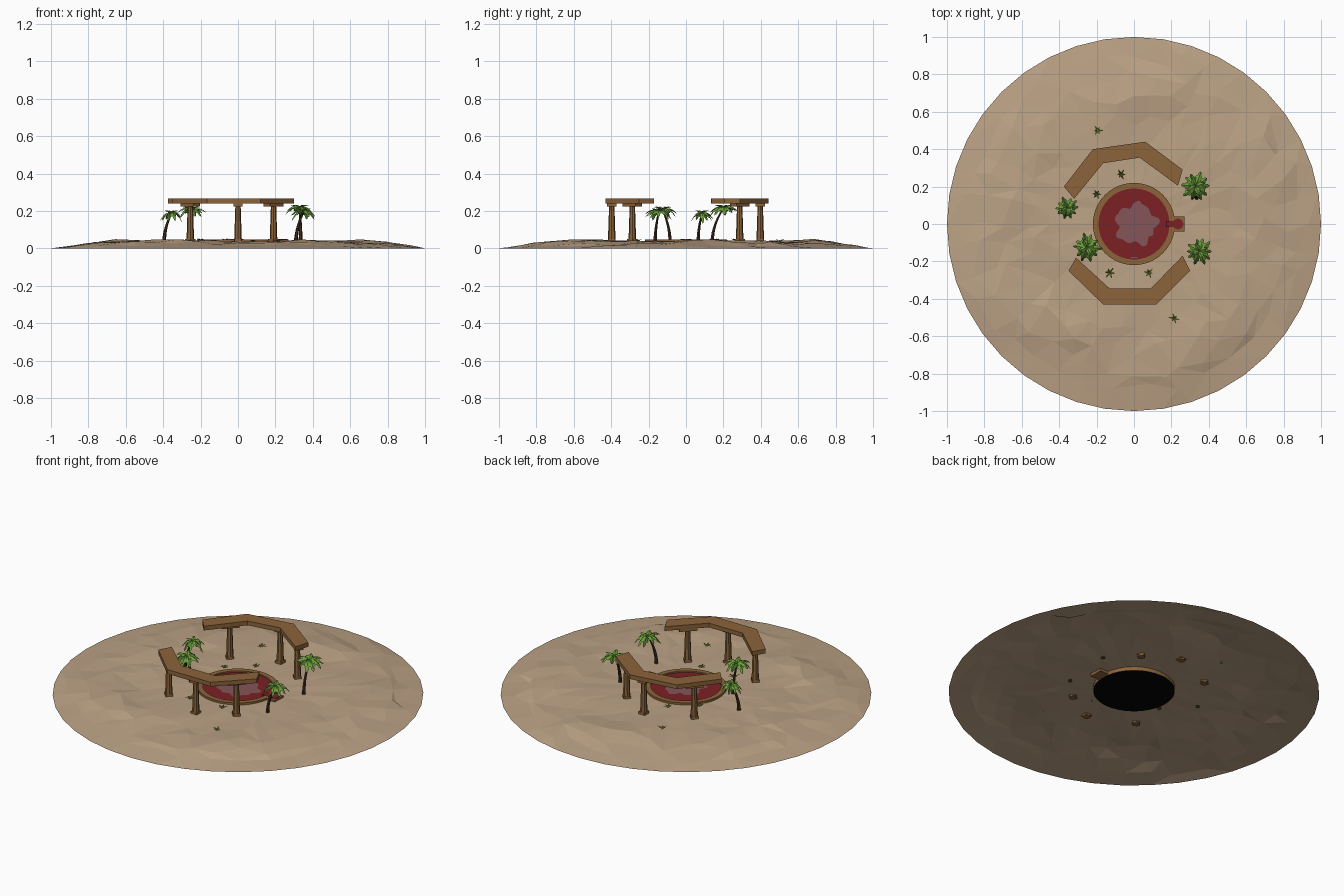
import bpy, bmesh, math, random
from mathutils import Vector, Matrix

random.seed(4)
if "Cube" in bpy.data.objects:
    bpy.data.objects.remove(bpy.data.objects["Cube"])


def material(name, r, g, b):
    m = bpy.data.materials.new(name)
    m.use_nodes = True
    m.diffuse_color = (r, g, b, 1)
    m.node_tree.nodes["Principled BSDF"].inputs["Base Color"].default_value = (r, g, b, 1)
    return m


SAND = material("sand", 0.50, 0.36, 0.235)
WOOD = material("wood", 0.26, 0.125, 0.042)
RED = material("red pool", 0.20, 0.014, 0.017)
PINK = material("pink shallows", 0.235, 0.09, 0.10)
TRUNK = material("bark", 0.045, 0.025, 0.013)
LEAF = material("leaf green", 0.15, 0.34, 0.045)
DARK = material("dark leaf green", 0.06, 0.15, 0.022)
DRY = material("dry leaf", 0.30, 0.12, 0.035)
BLACK = material("black", 0.001, 0.001, 0.001)


def finish(name, bm, *mats):
    mesh = bpy.data.meshes.new(name)
    bm.to_mesh(mesh)
    bm.free()
    ob = bpy.data.objects.new(name, mesh)
    for m in mats:
        mesh.materials.append(m)
    bpy.context.collection.objects.link(ob)
    return ob


def prism(name, outline, z0, z1, mat):
    """Extrude a flat outline upwards; equal heights give a thin sheet."""
    bm = bmesh.new()
    face = bm.faces.new([bm.verts.new((x, y, z0)) for x, y in outline])
    if z1 > z0:
        top = bmesh.ops.extrude_face_region(bm, geom=[face])["geom"]
        bmesh.ops.translate(bm, vec=(0, 0, z1 - z0),
                            verts=[v for v in top if isinstance(v, bmesh.types.BMVert)])
        bmesh.ops.recalc_face_normals(bm, faces=bm.faces)
    return finish(name, bm, mat)


def circle(radius, n, cx=0, cy=0):
    return [(cx + radius * math.cos(i * math.tau / n),
             cy + radius * math.sin(i * math.tau / n)) for i in range(n)]


def lathe(name, profile, n, mat):
    """Revolve a closed (radius, height) profile about z."""
    bm = bmesh.new()
    rings = [[bm.verts.new((x, y, z)) for x, y in circle(r, n)] for r, z in profile]
    for a, b in zip(rings, rings[1:] + rings[:1]):
        for i in range(n):
            j = (i + 1) % n
            bm.faces.new((a[i], a[j], b[j], b[i]))
    bmesh.ops.recalc_face_normals(bm, faces=bm.faces)
    return finish(name, bm, mat)


# Sand mound: uneven rings around an open centre
bm = bmesh.new()
n = 40
rings = []
for r, z, rough in ((0.2, 0.036, 0), (0.3, 0.036, 0.003), (0.42, 0.036, 0.004),
                    (0.55, 0.036, 0.008), (0.68, 0.039, 0.011), (0.80, 0.030, 0.009),
                    (0.9, 0.014, 0.004), (1, 0, 0)):
    ring = []
    for i in range(n):
        a = (i + (random.uniform(-0.35, 0.35) if rough else 0)) * math.tau / n
        rr = r + (random.uniform(-0.04, 0.04) if rough else 0)
        wave = 0.6 * math.sin(5 * a + 9 * r) + random.uniform(-0.45, 0.45)
        ring.append(bm.verts.new((rr * math.cos(a), rr * math.sin(a), z + rough * wave)))
    rings.append(ring)
for a, b in zip(rings, rings[1:]):
    for i in range(n):
        j = (i + 1) % n
        bm.faces.new((a[i], b[i], b[j], a[j]))
bmesh.ops.triangulate(bm, faces=bm.faces)
finish("sand_mound", bm, SAND)

# Pool: rim, liquid, paler irregular middle, closed underside
lathe("pool_rim", [(0.22, 0.014), (0.22, 0.048), (0.19, 0.048), (0.19, 0.014)], 40, WOOD)
prism("pool_liquid", circle(0.192, 40), 0.040, 0.040, RED)
prism("pool_underside", circle(0.22, 40), 0.012, 0.013, BLACK)
blob = []
for i in range(48):
    a = i * math.tau / 48
    r = 0.108 + 0.013 * math.sin(5 * a + 1) + 0.009 * math.sin(9 * a) + random.uniform(-0.004, 0.004)
    blob.append((0.012 + r * math.cos(a), r * math.sin(a)))
prism("pool_shallows", blob, 0.0415, 0.0415, PINK)
prism("pool_spout_box", [(0.205, -0.04), (0.27, -0.04), (0.27, 0.04), (0.205, 0.04)], 0.02, 0.047, WOOD)
prism("spout_basin", circle(0.03, 8, 0.235), 0.047, 0.0495, RED)
prism("spout_channel", [(0.17, -0.016), (0.22, -0.016), (0.22, 0.016), (0.17, 0.016)], 0.041, 0.0492, RED)
prism("pool_glint", [(-0.02, -0.182), (0.02, -0.182), (0.02, -0.176), (-0.02, -0.176)], 0.0415, 0.0415, PINK)

# Two bent overhead beams
prism("front_beam", [(-0.35, -0.25), (-0.165, -0.43), (0.12, -0.43), (0.30, -0.25),
                     (0.26, -0.17), (0.09, -0.345), (-0.13, -0.345), (-0.31, -0.18)], 0.24, 0.265, WOOD)
prism("back_beam", [(-0.375, 0.20), (-0.22, 0.40), (0.06, 0.44), (0.26, 0.29),
                    (0.235, 0.205), (0.03, 0.355), (-0.165, 0.325), (-0.32, 0.135)], 0.24, 0.265, WOOD)


# Pillars with a plinth, tapered shaft and cap
def pillar(name, x, y, angle, cap_length):
    bm = bmesh.new()
    turn = Matrix.Translation((x, y, 0)) @ Matrix.Rotation(angle, 4, 'Z')
    bmesh.ops.create_cone(bm, cap_ends=True, segments=8, radius1=0.021, radius2=0.014,
                          depth=0.21, matrix=turn @ Matrix.Translation((0, 0, 0.13)))
    for z, length, width, height in ((0.232, cap_length, 0.05, 0.018), (0.04, 0.04, 0.04, 0.02)):
        bmesh.ops.create_cube(bm, size=1, matrix=turn @ Matrix.Translation((0, 0, z))
                              @ Matrix.Diagonal((length, width, height, 1)))
    finish(name, bm, WOOD)


for side, s in (("front", -1), ("back", 1)):
    pillar(side + "_middle_pillar", 0, s * 0.397, 0, 0.05)
    pillar(side + "_right_pillar", -0.255, s * 0.287, s * math.pi / 4, 0.10)
    pillar(side + "_left_pillar", 0.19, s * 0.287, -s * math.pi / 4, 0.10)


def frond(bm, origin, angle, length, width, rise, droop, mat):
    """Arched leaf folded along its rib, with a toothed outline."""
    out = Vector((math.cos(angle), math.sin(angle), 0))
    side = Vector((-out.y, out.x, 0))
    up = Vector((0, 0, 1))
    steps = 8
    rows = []
    for k in range(steps + 1):
        t = k / steps
        rib = origin + out * length * t + up * (rise * t - droop * t * t)
        w = width * math.sin(math.pi * (0.12 + 0.86 * t)) * (1.15 if k % 2 else 0.7)
        rows.append([bm.verts.new(rib + side * w * q - up * abs(q) * w * 0.5) for q in (1, 0, -1)])
    for a, b in zip(rows, rows[1:]):
        for q in (0, 1):
            f = bm.faces.new((a[q], a[q + 1], b[q + 1], b[q]))
            f.material_index = mat


# Palms: curved tapered trunk and a crown of fronds
def palm(name, base, top, reach):
    b, t = Vector(base), Vector(top)
    bm = bmesh.new()
    last = None
    for k in range(8):
        u = k / 7
        c = b.lerp(t, u)
        c.x = b.x + (t.x - b.x) * u * u
        c.y = b.y + (t.y - b.y) * u * u
        r = 0.011 - 0.006 * u
        ring = [bm.verts.new((x, y, c.z)) for x, y in circle(r, 6, c.x, c.y)]
        if last:
            for i in range(6):
                j = (i + 1) % 6
                bm.faces.new((last[i], last[j], ring[j], ring[i]))
        last = ring
    bm.faces.new(last)
    finish(name + "_trunk", bm, TRUNK)
    bm = bmesh.new()
    for i in range(10):
        a = (i + random.uniform(-0.2, 0.2)) * math.tau / 10
        frond(bm, t, a, reach * random.uniform(0.85, 1.05), reach * 0.23,
              random.uniform(0.035, 0.06), random.uniform(0.06, 0.10), 1 if i % 4 == 3 else 0)
    for i in range(4):
        frond(bm, t, i * math.tau / 4 + 0.4, reach * 0.6, reach * 0.16, 0.05, 0.035, 0)
    finish(name + "_fronds", bm, LEAF, DARK)


palm("back_left_palm", (0.335, 0.14, 0.03), (0.33, 0.20, 0.215), 0.085)
palm("front_left_palm", (0.31, -0.165, 0.03), (0.35, -0.145, 0.195), 0.075)
palm("front_right_palm", (-0.25, -0.085, 0.03), (-0.25, -0.125, 0.205), 0.08)
palm("back_right_palm", (-0.395, 0.065, 0.03), (-0.357, 0.085, 0.185), 0.065)

# Small desert sprigs
for i, (x, y, z) in enumerate(((-0.195, 0.50, 0.035), (-0.07, 0.265, 0.04), (-0.20, 0.16, 0.04),
                               (-0.13, -0.26, 0.035), (0.08, -0.26, 0.035), (0.215, -0.505, 0.033))):
    bm = bmesh.new()
    for k in range(6):
        frond(bm, Vector((x, y, z)), k * math.tau / 6 + i, random.uniform(0.018, 0.034),
              0.005, 0.03, 0.02, 1 if k % 3 == i % 3 else 0)
    finish("sprig_%d" % (i + 1), bm, LEAF, DRY)
